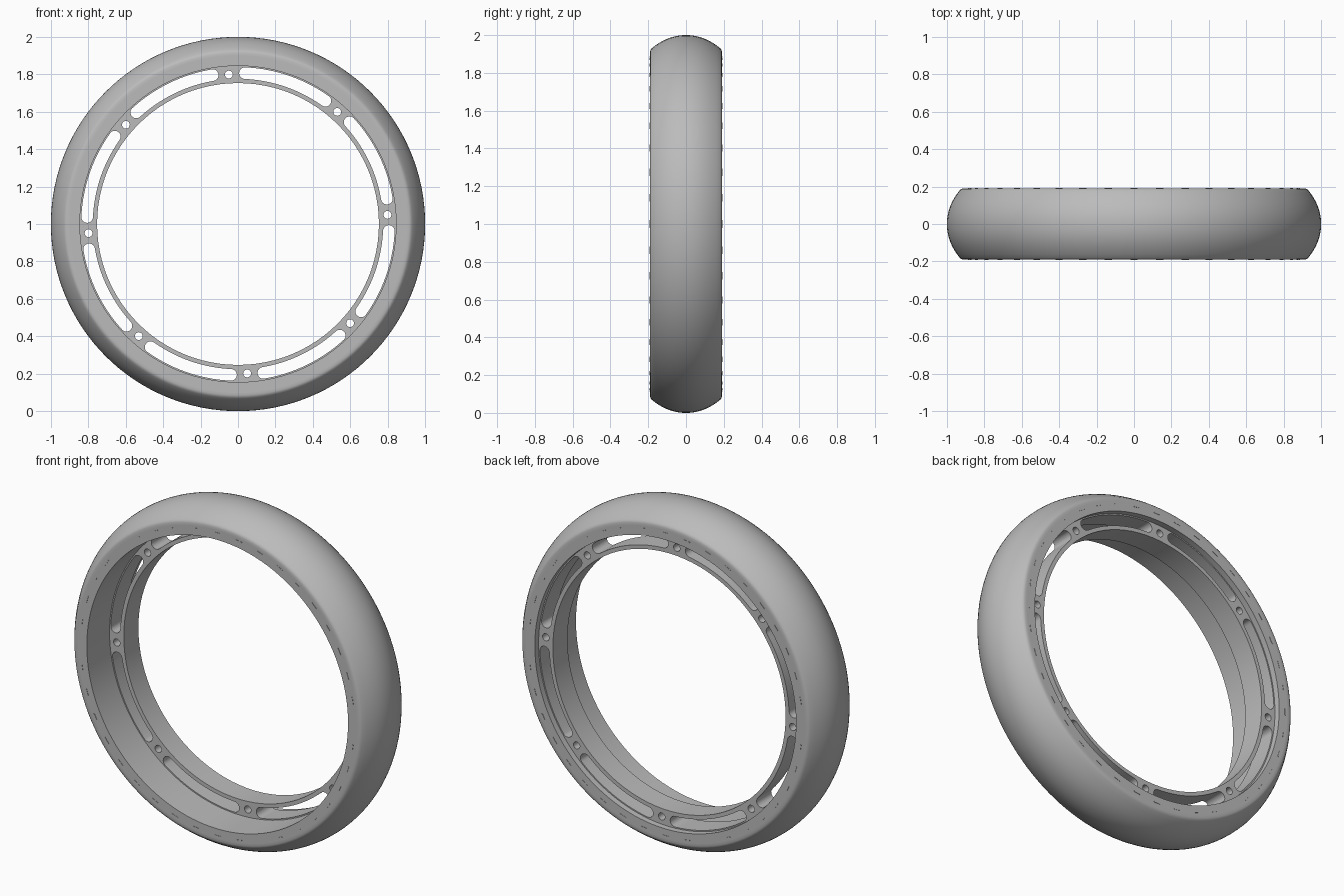
import bpy, bmesh
from math import sin, cos, pi, radians
from mathutils import Matrix, Vector

cube = bpy.data.objects.get("Cube")
if cube:
    bpy.data.objects.remove(cube)

grey = bpy.data.materials.new("mid_grey")
grey.use_nodes = True
colour = (0.5, 0.5, 0.5, 1)
grey.diffuse_color = colour
grey.node_tree.nodes["Principled BSDF"].inputs["Base Color"].default_value = colour

HALF = 0.19       # half width of the tyre
BORE = 0.845      # inner radius of the tyre
SPOKES = 8
FIRST = radians(93.5)
STEP = 2 * pi / SPOKES


def add_object(name, mesh):
    mesh.materials.clear()
    mesh.materials.append(grey)
    obj = bpy.data.objects.new(name, mesh)
    bpy.context.collection.objects.link(obj)
    obj.location.z = 1
    bpy.ops.object.select_all(action="DESELECT")
    obj.select_set(True)
    bpy.context.view_layer.objects.active = obj
    bpy.ops.object.shade_smooth_by_angle(angle=radians(30))
    return obj


def polar(r, a, centre=(0, 0)):
    return (centre[0] + r * cos(a), centre[1] + r * sin(a))


def arc(r, start, end, count, centre=(0, 0)):
    return [polar(r, start + (end - start) * i / count, centre) for i in range(count + 1)]


# Tyre: flat sidewalls, rounded shoulders and a crowned tread
crown = [(y, 1 - 0.068 * (abs(y) / 0.18) ** 2.1) for y in [-0.18 + 0.02 * i for i in range(19)]]
profile = ([(-HALF, BORE), (-HALF, 0.9), (-HALF, 0.915), (-0.187, 0.924)] + crown
           + [(0.187, 0.924), (HALF, 0.915), (HALF, 0.9), (HALF, BORE)])
bm = bmesh.new()
verts = [bm.verts.new((r, y, 0)) for y, r in profile]
edges = [bm.edges.new((a, b)) for a, b in zip(verts, verts[1:] + verts[:1])]
bmesh.ops.spin(bm, geom=verts + edges, cent=(0, 0, 0), axis=(0, 1, 0),
               angle=2 * pi, steps=128, use_merge=True)
bmesh.ops.remove_doubles(bm, verts=bm.verts, dist=0.0001)
bmesh.ops.recalc_face_normals(bm, faces=bm.faces)
mesh = bpy.data.meshes.new("tyre")
bm.to_mesh(mesh)
bm.free()
add_object("tyre", mesh)

# Mounting ring: flat outline with slots and bolt holes, given thickness
outlines = [arc(0.849, 0, 2 * pi, 128)[:-1], arc(0.753, 0, 2 * pi, 96)[:-1]]
SLOT_R, SLOT_W = 0.807, 0.031
for i in range(SPOKES):
    boss = FIRST + i * STEP
    start, end = boss + 0.107, boss + STEP - 0.107
    outlines.append(arc(0.021, 0, 2 * pi, 20, polar(0.8, boss))[:-1])
    outlines.append(arc(SLOT_R + SLOT_W, start, end, 14)
                    + arc(SLOT_W, end, end + pi, 10, polar(SLOT_R, end))[1:-1]
                    + arc(SLOT_R - SLOT_W, end, start, 14)
                    + arc(SLOT_W, start + pi, start + 2 * pi, 10, polar(SLOT_R, start))[1:-1])
curve = bpy.data.curves.new("mounting_ring_outline", "CURVE")
curve.dimensions = "2D"
curve.fill_mode = "BOTH"
curve.extrude = 0.0675
for points in outlines:
    spline = curve.splines.new("POLY")
    spline.points.add(len(points) - 1)
    for point, (x, y) in zip(spline.points, points):
        point.co = (x, y, 0, 1)
    spline.use_cyclic_u = True
helper = bpy.data.objects.new("ring_outline_helper", curve)
bpy.context.collection.objects.link(helper)
bpy.context.view_layer.update()
mesh = bpy.data.meshes.new_from_object(helper.evaluated_get(bpy.context.evaluated_depsgraph_get()))
bpy.data.objects.remove(helper)
mesh.transform(Matrix.Translation((0, 0.0875, 0)) @ Matrix.Rotation(pi / 2, 4, "X"))
bm = bmesh.new()
bm.from_mesh(mesh)
bmesh.ops.remove_doubles(bm, verts=bm.verts, dist=0.0001)
bmesh.ops.recalc_face_normals(bm, faces=bm.faces)
bm.to_mesh(mesh)
bm.free()
add_object("mounting_ring", mesh)

# Sidewall marks: short thin dashes around both sides
bm = bmesh.new()
for side in (-1, 1):
    for i in range(40):
        place = (Matrix.Rotation(i * 2 * pi / 40, 4, "Y")
                 @ Matrix.Translation((0, side * HALF, 0.885))
                 @ Matrix.Diagonal(Vector((0.04, 0.004, 0.005, 1))))
        bmesh.ops.create_cube(bm, size=1, matrix=place)
mesh = bpy.data.meshes.new("sidewall_marks")
bm.to_mesh(mesh)
bm.free()
add_object("sidewall_marks", mesh)
